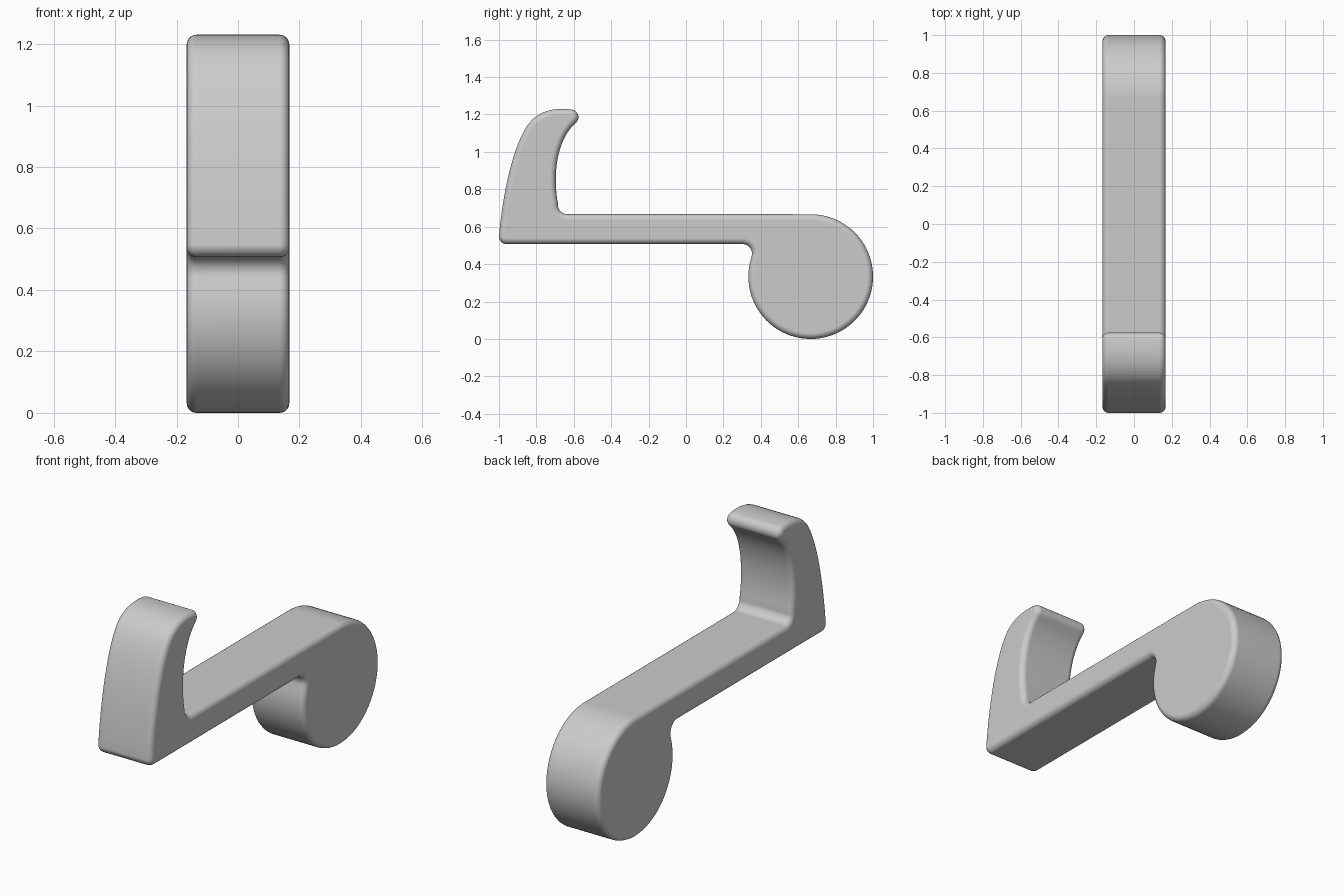
import bpy, bmesh
from math import sin, cos, radians
from mathutils import Vector
from mathutils.geometry import interpolate_bezier

if "Cube" in bpy.data.objects:
    bpy.data.objects.remove(bpy.data.objects["Cube"])

HALF_WIDTH = 0.167
ROUND = 0.032


def arc(cy, cz, r, a0, a1, n):
    """Points of an arc in the side (y, z) plane, angles in degrees."""
    angles = [radians(a0 + (a1 - a0) * i / n) for i in range(n + 1)]
    return [(cy + r * cos(a), cz + r * sin(a)) for a in angles]


def bezier(p0, h0, h1, p1, n):
    return [tuple(p) for p in interpolate_bezier(Vector(p0), Vector(h0), Vector(h1), Vector(p1), n)]


# Side profile, counter-clockwise
profile = []
profile += arc(-0.96, 0.547, 0.04, 180, 270, 6)               # lower front corner
profile += arc(0.303, 0.457, 0.05, 90, -18.5, 8)              # fillet under the bar
profile += arc(0.6667, 0.3333, 0.3333, 161.5, 450, 64)        # round weight
profile += arc(-0.635, 0.717, 0.05, 270, 188, 7)              # fillet at hook foot
profile += bezier((-0.684, 0.72), (-0.715, 0.88), (-0.69, 1.07), (-0.587, 1.157), 18)
profile += arc(-0.616, 1.186, 0.041, -42, 84, 9)              # hook tip
profile += bezier((-0.615, 1.227), (-0.69, 1.237), (-0.765, 1.225), (-0.82, 1.175), 10)
profile += bezier((-0.82, 1.175), (-0.915, 1.085), (-0.98, 0.79), (-1.0, 0.547), 18)

# Drop points that coincide where segments join
clean = []
for p in profile:
    if not clean or (Vector(p) - Vector(clean[-1])).length > 0.004:
        clean.append(p)
if (Vector(clean[0]) - Vector(clean[-1])).length < 0.004:
    clean.pop()

# Extrude the profile across x and round both rims
bm = bmesh.new()
face = bm.faces.new([bm.verts.new((-HALF_WIDTH, y, z)) for y, z in clean])
ext = bmesh.ops.extrude_face_region(bm, geom=[face], use_keep_orig=True)
bmesh.ops.translate(bm, vec=(2 * HALF_WIDTH, 0, 0),
                    verts=[v for v in ext["geom"] if isinstance(v, bmesh.types.BMVert)])
bmesh.ops.recalc_face_normals(bm, faces=bm.faces)
rims = [e for e in bm.edges if abs(e.verts[0].co.x - e.verts[1].co.x) < 1e-5]
bmesh.ops.bevel(bm, geom=rims, offset=ROUND, offset_type='OFFSET', segments=5,
                profile=0.5, affect='EDGES', clamp_overlap=False)
bmesh.ops.recalc_face_normals(bm, faces=bm.faces)
for f in bm.faces:
    f.smooth = True

mesh = bpy.data.meshes.new("hook_holder")
bm.to_mesh(mesh)
bm.free()
obj = bpy.data.objects.new("hook_holder", mesh)
bpy.context.collection.objects.link(obj)

# Keep the large side faces flat under smooth shading
weighted = obj.modifiers.new("flat_sides", 'WEIGHTED_NORMAL')
weighted.weight = 100
